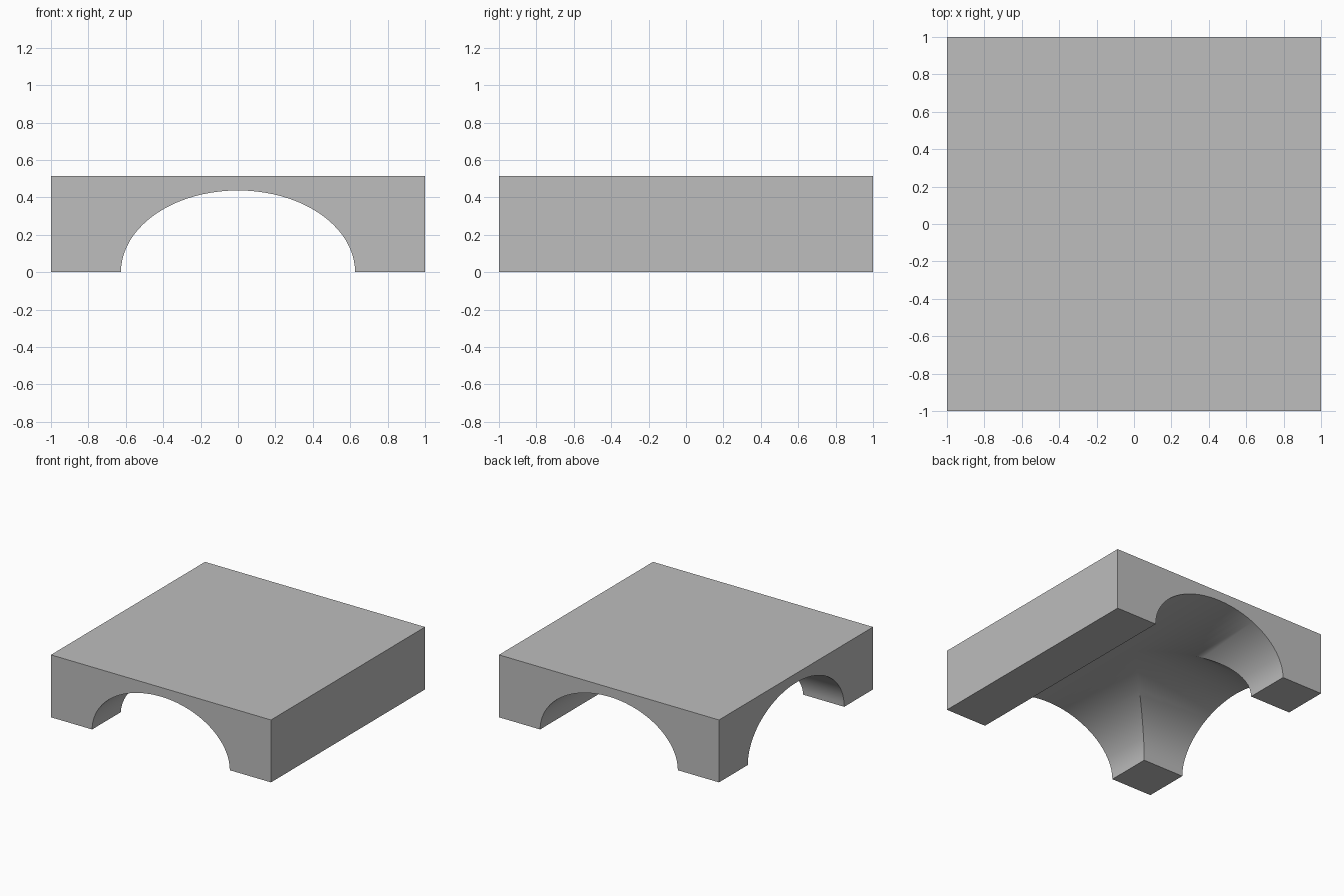
import bpy
import bmesh
from math import sin, cos, pi, radians

if "Cube" in bpy.data.objects:
    bpy.data.objects.remove(bpy.data.objects["Cube"], do_unlink=True)

HEIGHT = 0.513      # top of the block
SPAN = 0.626        # half width of each arch
RISE = 0.437        # crown height of each arch
STEPS = 20          # segments from springing to crown

# Quarter ellipse from springing to crown: (offset from axis, height)
arch = [(SPAN * cos(pi / 2 * i / STEPS), RISE * sin(pi / 2 * i / STEPS))
        for i in range(STEPS)] + [(0, RISE)]

stone = bpy.data.materials.new("stone grey")
stone.use_nodes = True
grey = (0.51, 0.51, 0.51, 1)
stone.diffuse_color = grey
stone.node_tree.nodes["Principled BSDF"].inputs["Base Color"].default_value = grey

bm = bmesh.new()


def face(points):
    """Add one face, dropping repeated corners where a strip tapers to a point."""
    corners = list(dict.fromkeys(points))
    bm.faces.new([bm.verts.new(p) for p in corners])


for s in (1, -1):
    # Roof and solid side wall
    face([(-1, 0, HEIGHT), (1, 0, HEIGHT), (1, s, HEIGHT), (-1, s, HEIGHT)])
    face([(1, 0, 0), (1, s, 0), (1, s, HEIGHT), (1, 0, HEIGHT)])

    # Arched end wall
    face([(-1, s, 0), (-1, s, HEIGHT), (1, s, HEIGHT), (1, s, 0)]
         + [(u, s, z) for u, z in arch]
         + [(-u, s, z) for u, z in reversed(arch[:-1])])

    # Half of the arched side wall
    face([(-1, s, 0), (-1, s, HEIGHT), (-1, 0, HEIGHT)]
         + [(-1, s * u, z) for u, z in reversed(arch)])

    # Undersides of the long wall and the corner leg
    face([(SPAN, 0, 0), (1, 0, 0), (1, s, 0), (SPAN, s, 0)])
    face([(-1, s * SPAN, 0), (-SPAN, s * SPAN, 0), (-SPAN, s, 0), (-1, s, 0)])

    # Vault strips: through tunnel, and side tunnel meeting it on the groin
    for (u, z), (v, w) in zip(arch, arch[1:]):
        face([(u, 0, z), (u, s, z), (v, s, w), (v, 0, w)])
        face([(-u, s * u, z), (-u, s, z), (-v, s, w), (-v, s * v, w)])
        face([(-u, s * u, z), (-1, s * u, z), (-1, s * v, w), (-v, s * v, w)])

# Weld into one closed shell
bmesh.ops.remove_doubles(bm, verts=bm.verts, dist=0.0001)
seams = [e for e in bm.edges if len(e.link_faces) == 2
         and all(abs(v.co.y) < 0.0001 for v in e.verts)
         and all(abs(v.co.x) > 0.9 or v.co.z > HEIGHT - 0.001 for v in e.verts)]
bmesh.ops.dissolve_edges(bm, edges=seams, use_verts=False)
bmesh.ops.recalc_face_normals(bm, faces=bm.faces)

mesh = bpy.data.meshes.new("vaulted_block")
bm.to_mesh(mesh)
bm.free()
mesh.materials.append(stone)
block = bpy.data.objects.new("vaulted_block", mesh)
bpy.context.collection.objects.link(block)

bpy.ops.object.select_all(action="DESELECT")
block.select_set(True)
bpy.context.view_layer.objects.active = block
bpy.ops.object.shade_smooth_by_angle(angle=radians(30))
